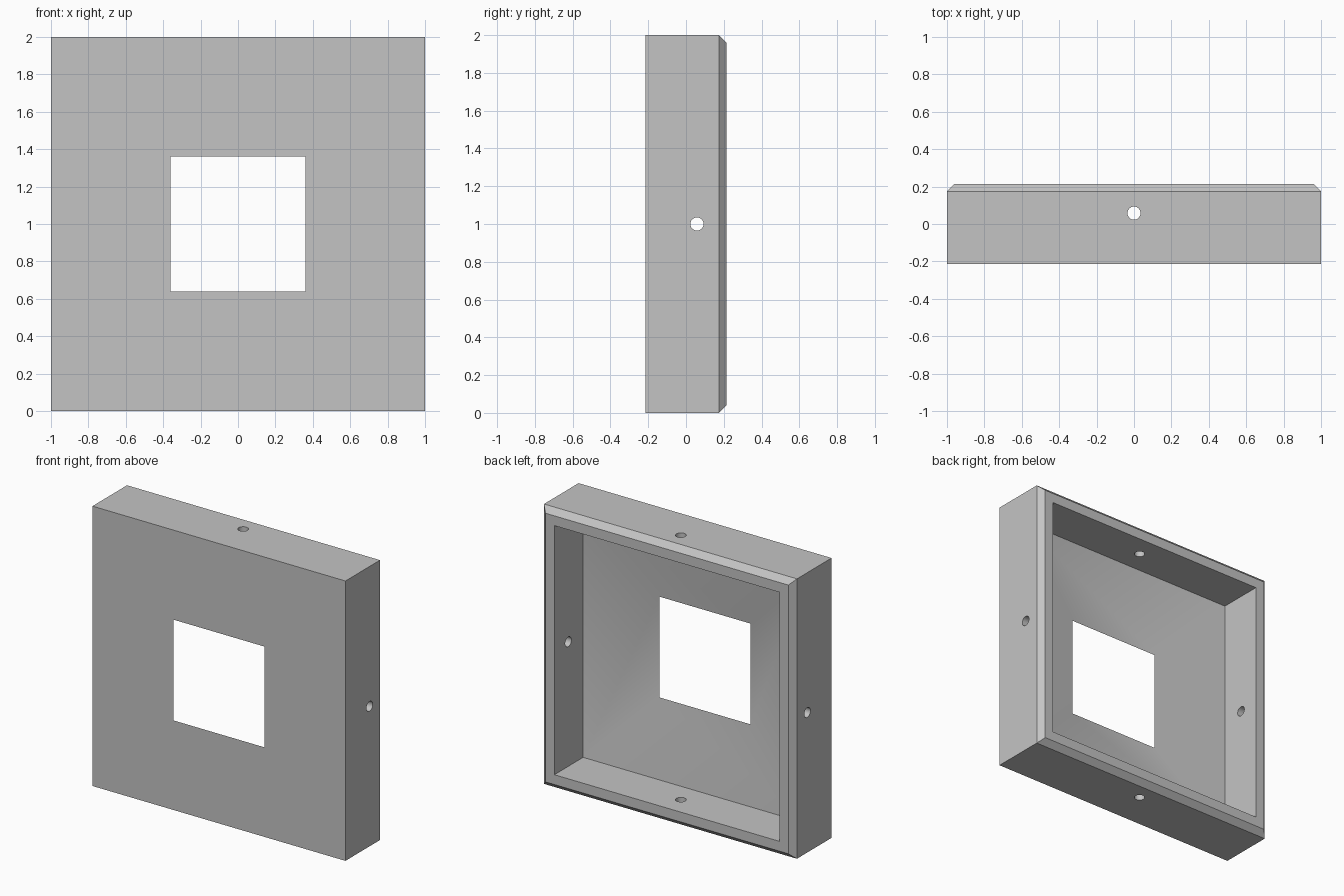
import bpy, bmesh
from math import pi

cube = bpy.data.objects.get("Cube")
if cube:
    bpy.data.objects.remove(cube, do_unlink=True)

grey = bpy.data.materials.new("light grey")
grey.use_nodes = True
colour = (0.55, 0.55, 0.55, 1)
grey.diffuse_color = colour
grey.node_tree.nodes["Principled BSDF"].inputs["Base Color"].default_value = colour

# Wall section as (half width, depth): window edge, front, side, chamfer, rim, cavity
section = [(0.36, -0.215), (1, -0.215), (1, 0.175),
           (0.96, 0.215), (0.89, 0.215), (0.89, -0.11)]
corners = [(-1, -1), (1, -1), (1, 1), (-1, 1)]

# Sweep the section around the square; the cavity floor slopes to the window edge
bm = bmesh.new()
rings = [[bm.verts.new((h * cx, y, 1 + h * cz)) for cx, cz in corners]
         for h, y in section]
for i, a in enumerate(rings):
    b = rings[(i + 1) % len(rings)]
    for k in range(4):
        n = (k + 1) % 4
        bm.faces.new((a[k], a[n], b[n], b[k]))
bmesh.ops.recalc_face_normals(bm, faces=bm.faces)
mesh = bpy.data.meshes.new("window_frame")
bm.to_mesh(mesh)
bm.free()
frame = bpy.data.objects.new("window_frame", mesh)
bpy.context.collection.objects.link(frame)
mesh.materials.append(grey)


# Screw holes through the middle of each wall
def drill(name, location, rotation):
    bpy.ops.mesh.primitive_cylinder_add(vertices=32, radius=0.035, depth=0.3,
                                        location=location, rotation=rotation)
    cutter = bpy.context.object
    cutter.name = name
    cutter.hide_render = True
    cutter.data.materials.append(grey)
    bpy.context.view_layer.objects.active = frame
    mod = frame.modifiers.new(name, 'BOOLEAN')
    mod.operation = 'DIFFERENCE'
    mod.solver = 'EXACT'
    mod.object = cutter
    bpy.ops.object.modifier_apply(modifier=mod.name)
    bpy.data.objects.remove(cutter, do_unlink=True)


for side in (-1, 1):
    drill("side_hole", (side * 0.95, 0.058, 1), (0, pi / 2, 0))
    drill("end_hole", (0, 0.058, 1 + side * 0.95), (0, 0, 0))

# Smooth funnel and hole walls, crisp outer edges
bpy.ops.object.select_all(action='DESELECT')
frame.select_set(True)
bpy.context.view_layer.objects.active = frame
bpy.ops.object.shade_smooth_by_angle(angle=pi / 6)
